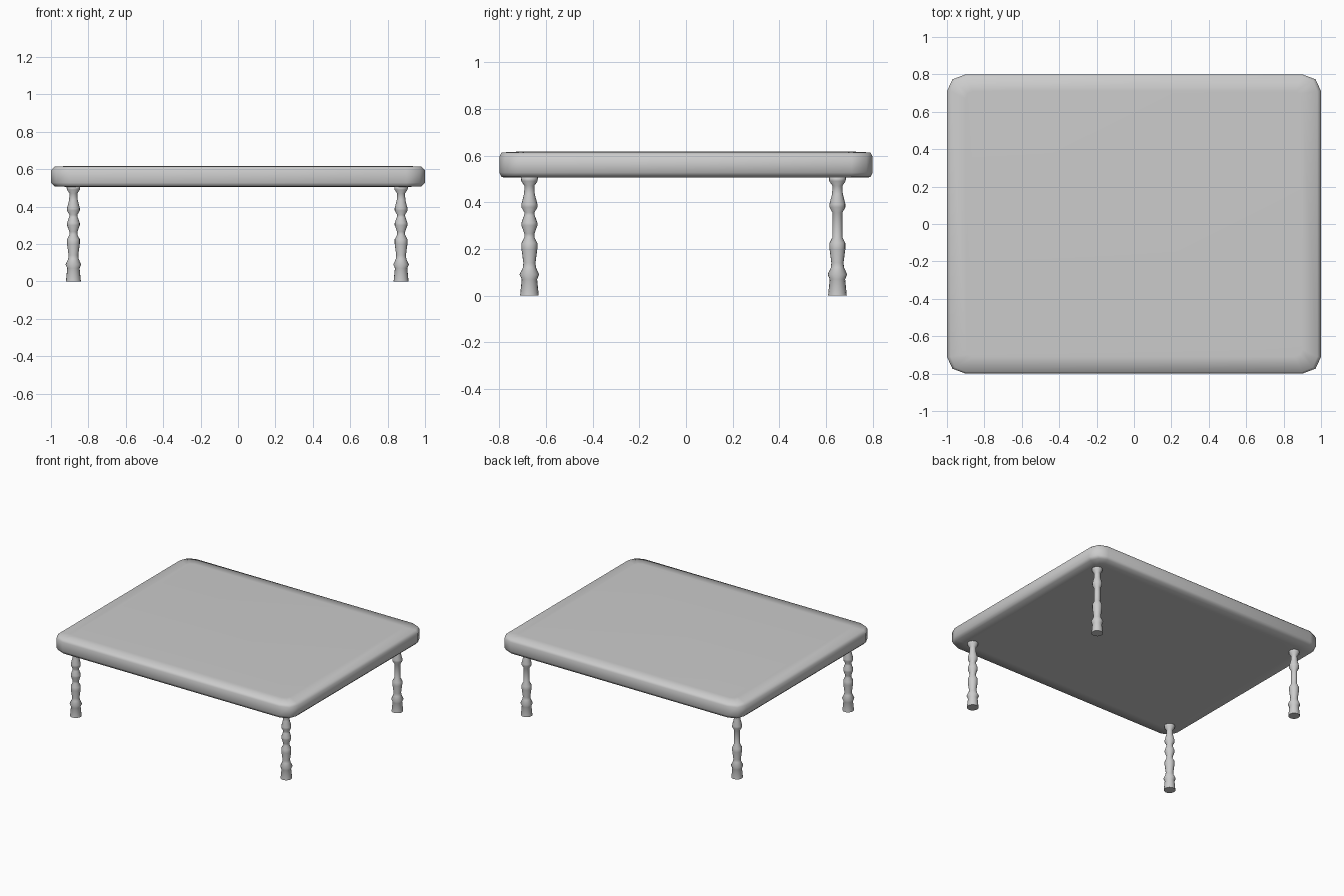
import bpy, bmesh, math

if "Cube" in bpy.data.objects:
    bpy.data.objects.remove(bpy.data.objects["Cube"])


def make_object(name, rings):
    """Skin a stack of equal-length rings and cap both ends."""
    bm = bmesh.new()
    rows = [[bm.verts.new(p) for p in ring] for ring in rings]
    n = len(rows[0])
    for a, b in zip(rows, rows[1:]):
        for i in range(n):
            j = (i + 1) % n
            bm.faces.new((a[i], a[j], b[j], b[i]))
    bm.faces.new(rows[0][::-1])
    bm.faces.new(rows[-1])
    mesh = bpy.data.meshes.new(name)
    bm.to_mesh(mesh)
    bm.free()
    obj = bpy.data.objects.new(name, mesh)
    bpy.context.collection.objects.link(obj)
    for poly in mesh.polygons:
        poly.use_smooth = True
    return obj


def rounded_rect(inset_x, inset_y, z):
    hx, hy = 1 - inset_x, 0.8 - inset_y
    cx, cy = min(0.9, hx - 0.04), min(0.71, hy - 0.04)
    pts = []
    for k, (sx, sy) in enumerate(((1, 1), (-1, 1), (-1, -1), (1, -1))):
        for s in range(3):
            a = math.radians(45 * s + 90 * k)
            pts.append((sx * cx + (hx - cx) * math.cos(a),
                        sy * cy + (hy - cy) * math.sin(a), z))
    return pts


# Table top with softened rim
make_object("table_top", [rounded_rect(*r) for r in (
    (0.1, 0.09, 0.505), (0.02, 0.01, 0.507), (0, 0, 0.527),
    (0, 0, 0.595), (0.02, 0.01, 0.613), (0.1, 0.09, 0.617))])

# Turned leg profiles (radius, height); front legs carry one extra bulge
lower = [(0.04, 0), (0.033, 0.07), (0.042, 0.09), (0.028, 0.12),
         (0.026, 0.14), (0.034, 0.2), (0.034, 0.225), (0.021, 0.25)]
bulge = [(0.022, 0.265), (0.034, 0.3), (0.034, 0.312), (0.023, 0.343)]
upper = [(0.021, 0.355), (0.034, 0.378), (0.034, 0.392), (0.023, 0.435),
         (0.021, 0.47), (0.035, 0.49), (0.037, 0.51)]


def leg(name, x, y, profile, sides=16):
    obj = make_object(name, [[(r * math.cos(2 * math.pi * i / sides),
                               r * math.sin(2 * math.pi * i / sides), z)
                              for i in range(sides)] for r, z in profile])
    obj.location = (x, y, 0)
    obj.data.polygons[len(obj.data.polygons) - 2].use_smooth = False


for side, x in (("left", -0.88), ("right", 0.872)):
    leg("front_leg_" + side, x, -0.671, lower + bulge + upper)
    leg("back_leg_" + side, x, 0.649, lower + upper)
